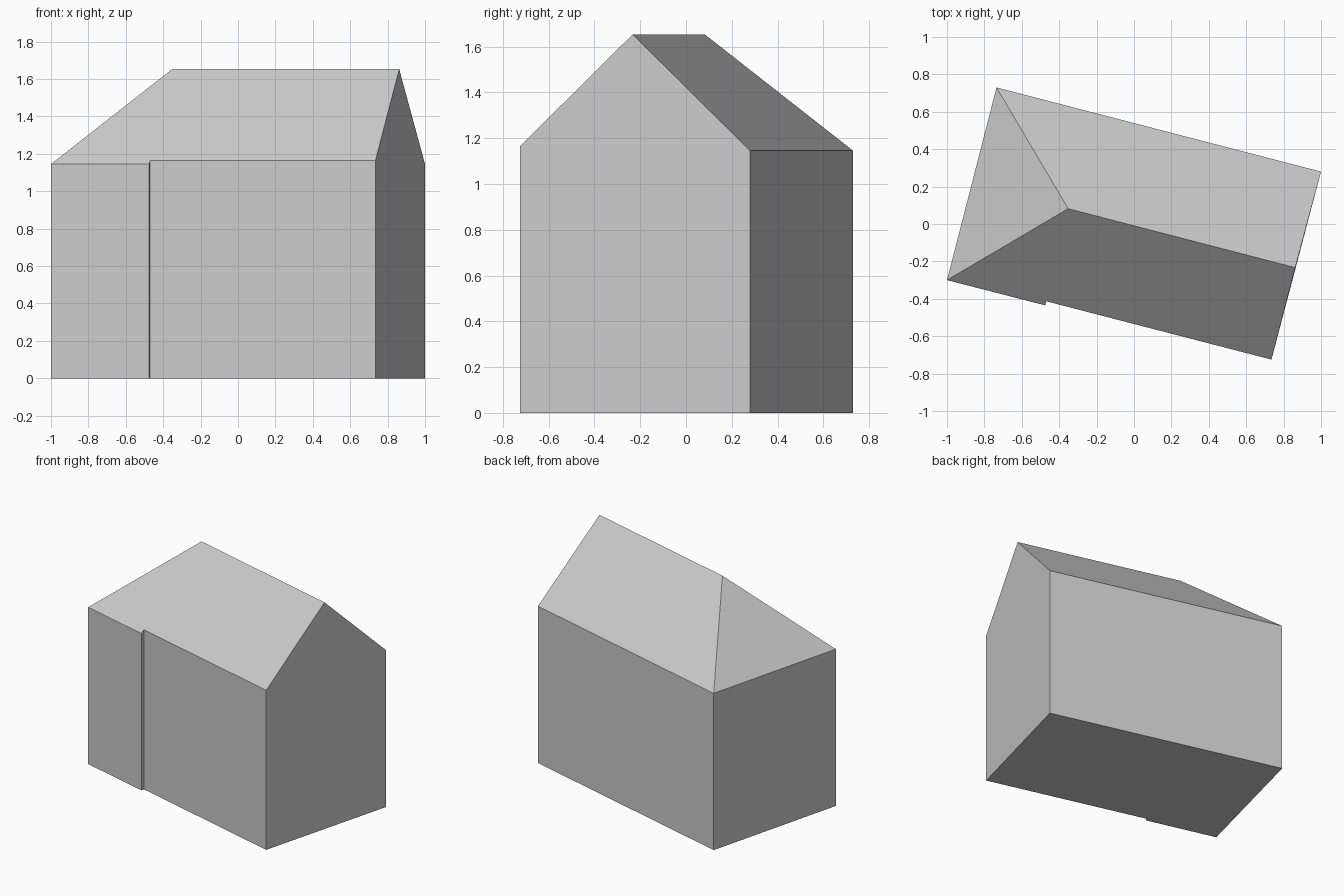
import bpy

cube = bpy.data.objects.get("Cube")
if cube:
    bpy.data.objects.remove(cube, do_unlink=True)

# One plain grey for the whole building
grey = bpy.data.materials.new("light_grey")
grey.use_nodes = True
colour = (0.6, 0.6, 0.6, 1)
grey.diffuse_color = colour
grey.node_tree.nodes["Principled BSDF"].inputs["Base Color"].default_value = colour


def add_mesh(name, verts, faces):
    mesh = bpy.data.meshes.new(name)
    mesh.from_pydata(verts, [], faces)
    mesh.materials.append(grey)
    mesh.validate()
    obj = bpy.data.objects.new(name, mesh)
    bpy.context.collection.objects.link(obj)
    return obj


# Eave corners, anticlockwise, with the small step in the front wall
eaves = [(-1, -0.3, 1.145), (-0.475, -0.435, 1.145), (-0.47, -0.413, 1.165),
         (0.735, -0.725, 1.165), (1, 0.28, 1.145), (-0.735, 0.73, 1.145)]
ridge_hip = (-0.352, 0.082, 1.653)
ridge_gable = (0.862, -0.233, 1.653)
n = len(eaves)
HIP, GABLE = n, n + 1

# Walls: a quad per footprint side, the gable rising to the ridge, and a floor
base = [(x, y, 0) for x, y, z in eaves]
wall_faces = [tuple(reversed(range(n)))]
for i in range(n):
    j = (i + 1) % n
    peak = (2 * n,) if i == 3 else ()
    wall_faces.append((i, j, n + j) + peak + (n + i,))
add_mesh("walls", base + eaves + [ridge_gable], wall_faces)

# Roof: front slope, back slope and hipped end
add_mesh("roof", eaves + [ridge_hip, ridge_gable],
         [(0, 1, 2, 3, GABLE, HIP), (4, 5, HIP, GABLE), (5, 0, HIP)])
